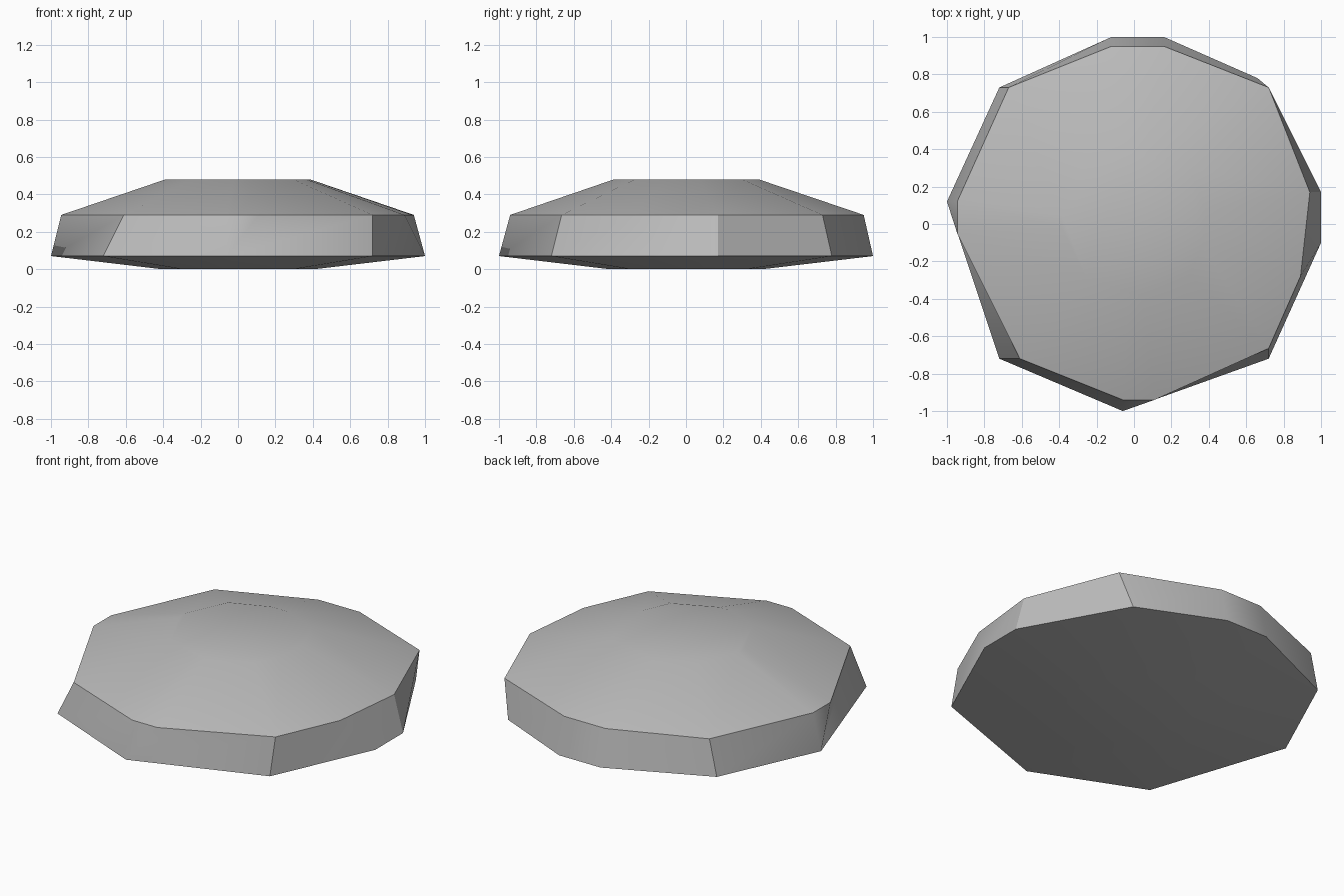
import bpy
import bmesh
import math

cube = bpy.data.objects.get("Cube")
if cube:
    bpy.data.objects.remove(cube, do_unlink=True)


def make_material(name, grey):
    mat = bpy.data.materials.new(name)
    mat.use_nodes = True
    colour = (grey, grey, grey, 1)
    mat.diffuse_color = colour
    shader = mat.node_tree.nodes["Principled BSDF"]
    shader.inputs["Base Color"].default_value = colour
    shader.inputs["Roughness"].default_value = 0.9
    return mat


# Outline at the widest level, anticlockwise; repeated points merge into chipped corners
lower_outline = [(1, .17), (.66, .78), (.16, 1), (-.12, 1), (-.72, .73), (-1, .12),
                 (-1, .12), (-.72, -.72), (-.06, -1), (-.06, -1), (.72, -.72), (1, -.1)]
# Outline at the shoulder, matching the lower one point for point
upper_outline = [(.94, .17), (.72, .73), (.16, .95), (-.12, .95), (-.67, .73), (-.945, .12),
                 (-.945, -.05), (-.61, -.72), (-.06, -.94), (.11, -.94), (.72, -.665), (.89, -.28)]


def add_ring(bm, outline, scale, height):
    return [bm.verts.new((x * scale, y * scale, height)) for x, y in outline]


def build_stone(name, levels, material):
    bm = bmesh.new()
    rings = [add_ring(bm, *level) for level in levels]

    # Walls between neighbouring levels
    for below, above in zip(rings, rings[1:]):
        count = len(below)
        for i in range(count):
            j = (i + 1) % count
            bm.faces.new((below[i], below[j], above[j], above[i]))

    # Flat underside and flat crown
    bm.faces.new(list(reversed(rings[0])))
    bm.faces.new(rings[-1])

    bmesh.ops.remove_doubles(bm, verts=bm.verts, dist=0.001)
    bmesh.ops.recalc_face_normals(bm, faces=bm.faces)
    mesh = bpy.data.meshes.new(name)
    bm.to_mesh(mesh)
    bm.free()
    mesh.materials.append(material)
    stone = bpy.data.objects.new(name, mesh)
    bpy.context.collection.objects.link(stone)
    return stone


# Flat stone: underside, widest edge, shoulder, crown
stone = build_stone("flat_stone", [
    (lower_outline, .41, 0),
    (lower_outline, 1, .07),
    (upper_outline, 1, .29),
    (upper_outline, .41, .48),
], make_material("stone_grey", .5))

# Soft faces with crisp rim and corner edges
bpy.ops.object.select_all(action="DESELECT")
stone.select_set(True)
bpy.context.view_layer.objects.active = stone
bpy.ops.object.shade_smooth_by_angle(angle=math.radians(30))
